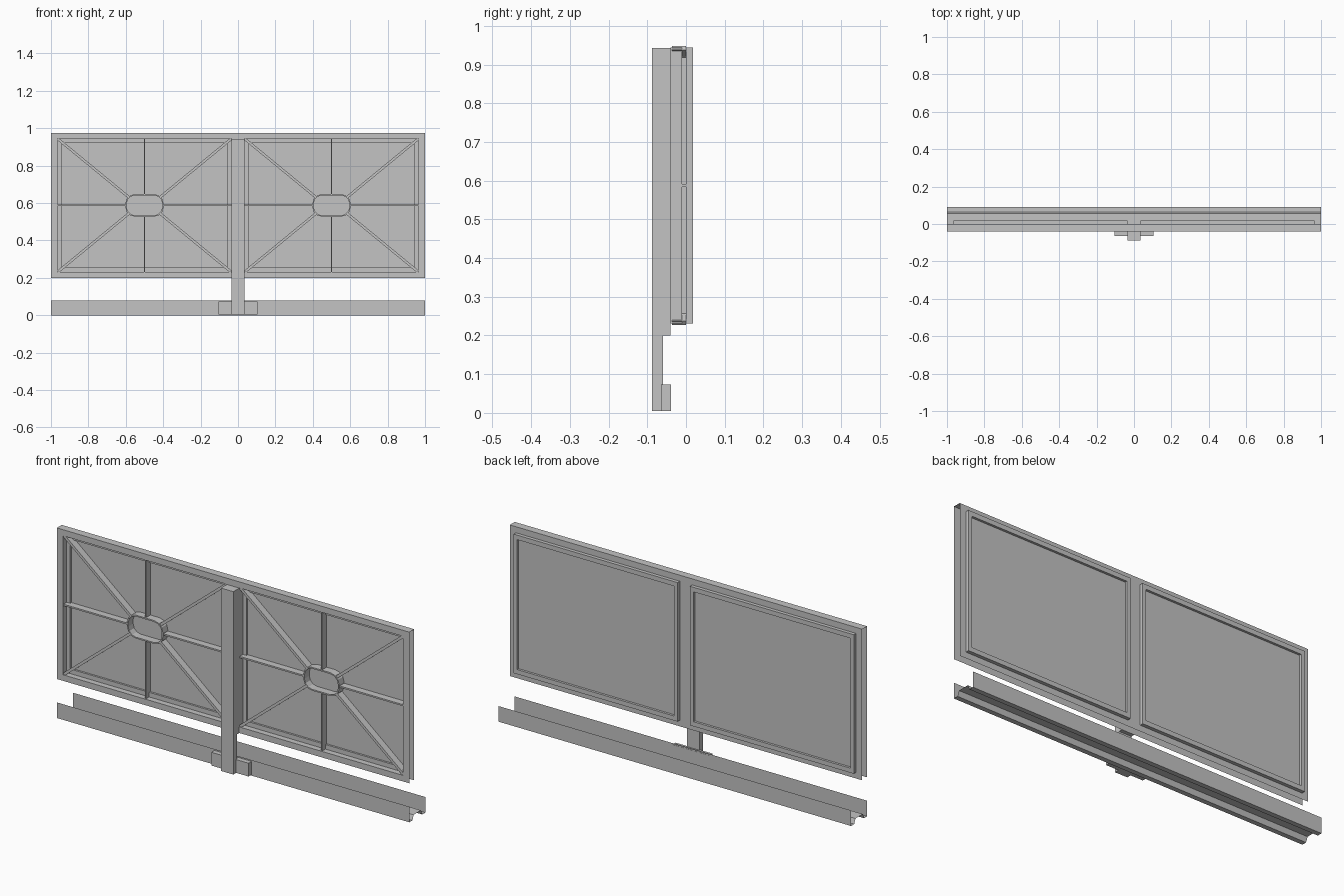
import bpy, bmesh, math
from mathutils import Vector

cube = bpy.data.objects.get("Cube")
if cube:
    bpy.data.objects.remove(cube)

steel = bpy.data.materials.new("light_grey_steel")
steel.use_nodes = True
GREY = (0.55, 0.55, 0.55, 1)
steel.diffuse_color = GREY
steel.node_tree.nodes["Principled BSDF"].inputs["Base Color"].default_value = GREY

MID_Z = 0.5875           # height of the panel centres
FRONT, BACK = -0.04, 0.0  # frame skins


def finish(name, bm, recalc=True):
    if recalc:
        bmesh.ops.recalc_face_normals(bm, faces=bm.faces)
    mesh = bpy.data.meshes.new(name)
    bm.to_mesh(mesh)
    bm.free()
    mesh.materials.append(steel)
    ob = bpy.data.objects.new(name, mesh)
    bpy.context.collection.objects.link(ob)


def box(name, x, y, z):
    bm = bmesh.new()
    bmesh.ops.create_cube(bm, size=1)
    for v in bm.verts:
        v.co = Vector([lo + (c + 0.5) * (hi - lo) for c, (lo, hi) in zip(v.co, (x, y, z))])
    finish(name, bm)


def sheet(name, profile):
    """Open (y, z) profile swept along the full width."""
    bm = bmesh.new()
    rows = [[bm.verts.new((x, y, z)) for x in (-1, 1)] for y, z in profile]
    for a, b in zip(rows, rows[1:]):
        bm.faces.new((a[0], a[1], b[1], b[0]))
    finish(name, bm)


def pressing(name, cx, steps, facing):
    """Stepped rectangular rings (half width, half height, y), closed in the middle."""
    bm = bmesh.new()
    corners = ((-1, -1), (1, -1), (1, 1), (-1, 1))
    loops = [[bm.verts.new((cx + sx * w, y, MID_Z + sz * h)) for sx, sz in corners]
             for w, h, y in steps]
    for a, b in zip(loops, loops[1:]):
        for i in range(4):
            j = (i + 1) % 4
            bm.faces.new((a[i], a[j], b[j], b[i]))
    bm.faces.new(loops[-1])
    if facing > 0:
        bmesh.ops.reverse_faces(bm, faces=bm.faces)
    finish(name, bm, recalc=False)


def rib(name, start, end, width):
    """Straight bar between two (x, z) points on the front of a panel."""
    a, b = Vector(start), Vector(end)
    side = Vector((a.y - b.y, b.x - a.x)).normalized() * width / 2
    bm = bmesh.new()
    base = [bm.verts.new((p.x, 0.0, p.y)) for p in (a - side, b - side, b + side, a + side)]
    face = bm.faces.new(base)
    new = bmesh.ops.extrude_face_region(bm, geom=[face])["geom"]
    for v in new:
        if isinstance(v, bmesh.types.BMVert):
            v.co.y = -0.036
    finish(name, bm)


def hub(name, cx):
    """Hollow collar with rounded corners."""
    def outline(w, h, r):
        pts = []
        for k, (sx, sz) in enumerate(((1, 1), (-1, 1), (-1, -1), (1, -1))):
            for i in range(4):
                a = math.pi / 2 * (k + i / 3)
                pts.append((cx + sx * (w - r) + r * math.cos(a),
                            MID_Z + sz * (h - r) + r * math.sin(a)))
        return pts
    bm = bmesh.new()
    outer, inner = outline(0.102, 0.06, 0.05), outline(0.095, 0.053, 0.043)
    loops = [[bm.verts.new((x, y, z)) for x, z in pts]
             for pts, y in ((outer, 0), (outer, FRONT), (inner, FRONT), (inner, 0))]
    for a, b in zip(loops, loops[1:] + loops[:1]):
        for i in range(len(a)):
            j = (i + 1) % len(a)
            bm.faces.new((a[i], a[j], b[j], b[i]))
    finish(name, bm)


# Base channel with a raised centre
sheet("base_channel", [(-0.04, 0.08), (-0.04, 0), (-0.015, 0), (-0.005, 0.025),
                       (0.055, 0.025), (0.065, 0), (0.09, 0), (0.09, 0.08)])

# Top skin of the frame
sheet("frame_top", [(FRONT, 0.975), (BACK, 0.975)])

# Two bays with skins, ribs and hub
for side, cx in (("right", -0.5), ("left", 0.5)):
    pressing(side + "_front_skin", cx, [
        (0.5, 0.3875, FRONT), (0.465, 0.3565, FRONT), (0.465, 0.3565, -0.01),
        (0.445, 0.333, -0.01), (0.445, 0.333, 0.0)], -1)
    pressing(side + "_back_skin", cx, [
        (0.5, 0.3875, BACK), (0.465, 0.3565, BACK), (0.465, 0.3565, 0.018),
        (0.445, 0.333, 0.018), (0.445, 0.333, 0.006)], 1)
    hub(side + "_hub", cx)
    for s in (-1, 1):
        rib(side + "_upright_rib", (cx, MID_Z + s * 0.056), (cx, MID_Z + s * 0.3565), 0.006)
        rib(side + "_level_rib", (cx + s * 0.098, MID_Z), (cx + s * 0.465, MID_Z), 0.008)
        for t in (-1, 1):
            rib(side + "_diagonal_rib", (cx + s * 0.084, MID_Z + t * 0.044),
                (cx + s * 0.463, MID_Z + t * 0.355), 0.014)

# Central post, stepped below the frame, and its foot plate clamped through the channel wall
box("post_upper", (-0.035, 0.035), (-0.088, FRONT), (0.2, 0.943))
box("post_lower", (-0.035, 0.035), (-0.088, -0.06), (0.005, 0.2))
box("foot_plate", (-0.105, 0.105), (-0.065, -0.039), (0.005, 0.073))
